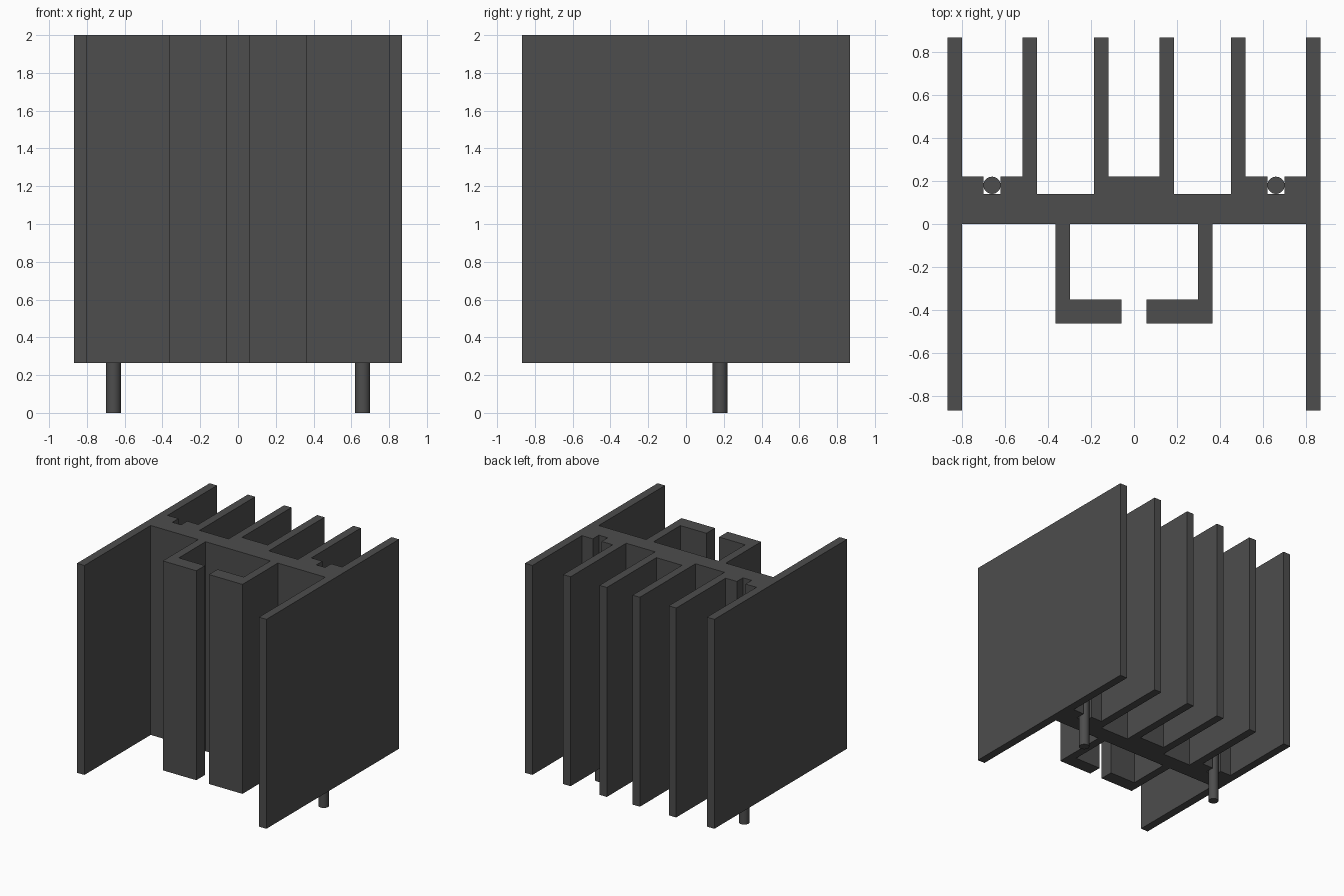
import bpy, bmesh, math

cube = bpy.data.objects.get("Cube")
if cube:
    bpy.data.objects.remove(cube, do_unlink=True)

# Dark anodised metal
metal = bpy.data.materials.new("dark grey metal")
metal.use_nodes = True
grey = (0.075, 0.075, 0.075, 1)
metal.diffuse_color = grey
metal.node_tree.nodes["Principled BSDF"].inputs["Base Color"].default_value = grey

BODY_BOTTOM, TOP = 0.265, 2.0
PIN_TOP = 0.7

# Right half of the extruded section, from the back centre round to the front centre
half = [
    (0, .22), (.118, .22), (.118, .868), (.185, .868), (.185, .14),   # inner fin
    (.45, .14), (.45, .868), (.518, .868), (.518, .22),               # middle fin
    (.62, .22), (.62, .14), (.70, .14), (.70, .22), (.80, .22),       # pin slot
    (.80, .868), (.868, .868), (.868, -.868), (.80, -.868), (.80, 0), # side plate
    (.365, 0), (.365, -.463), (.058, -.463), (.058, -.35),            # hooked rail
    (.297, -.35), (.297, 0), (0, 0),
]
outline = half + [(-x, y) for x, y in reversed(half[1:-1])]

# Finned body: one profile extruded upwards
bm = bmesh.new()
base = bm.faces.new([bm.verts.new((x, y, BODY_BOTTOM)) for x, y in outline])
ext = bmesh.ops.extrude_face_region(bm, geom=[base], use_keep_orig=True)
top_verts = [g for g in ext["geom"] if isinstance(g, bmesh.types.BMVert)]
bmesh.ops.translate(bm, verts=top_verts, vec=(0, 0, TOP - BODY_BOTTOM))
bmesh.ops.recalc_face_normals(bm, faces=bm.faces)
mesh = bpy.data.meshes.new("finned_body")
bm.to_mesh(mesh)
bm.free()
mesh.materials.append(metal)
bpy.context.collection.objects.link(bpy.data.objects.new("finned_body", mesh))

# Round mounting pins seated in the slots
for name, x in (("left_pin", .66), ("right_pin", -.66)):
    bpy.ops.mesh.primitive_cylinder_add(vertices=32, radius=.04, depth=PIN_TOP,
                                        location=(x, .18, PIN_TOP / 2))
    pin = bpy.context.object
    pin.name = name
    pin.data.materials.append(metal)
    bpy.ops.object.shade_smooth_by_angle(angle=math.radians(30))
